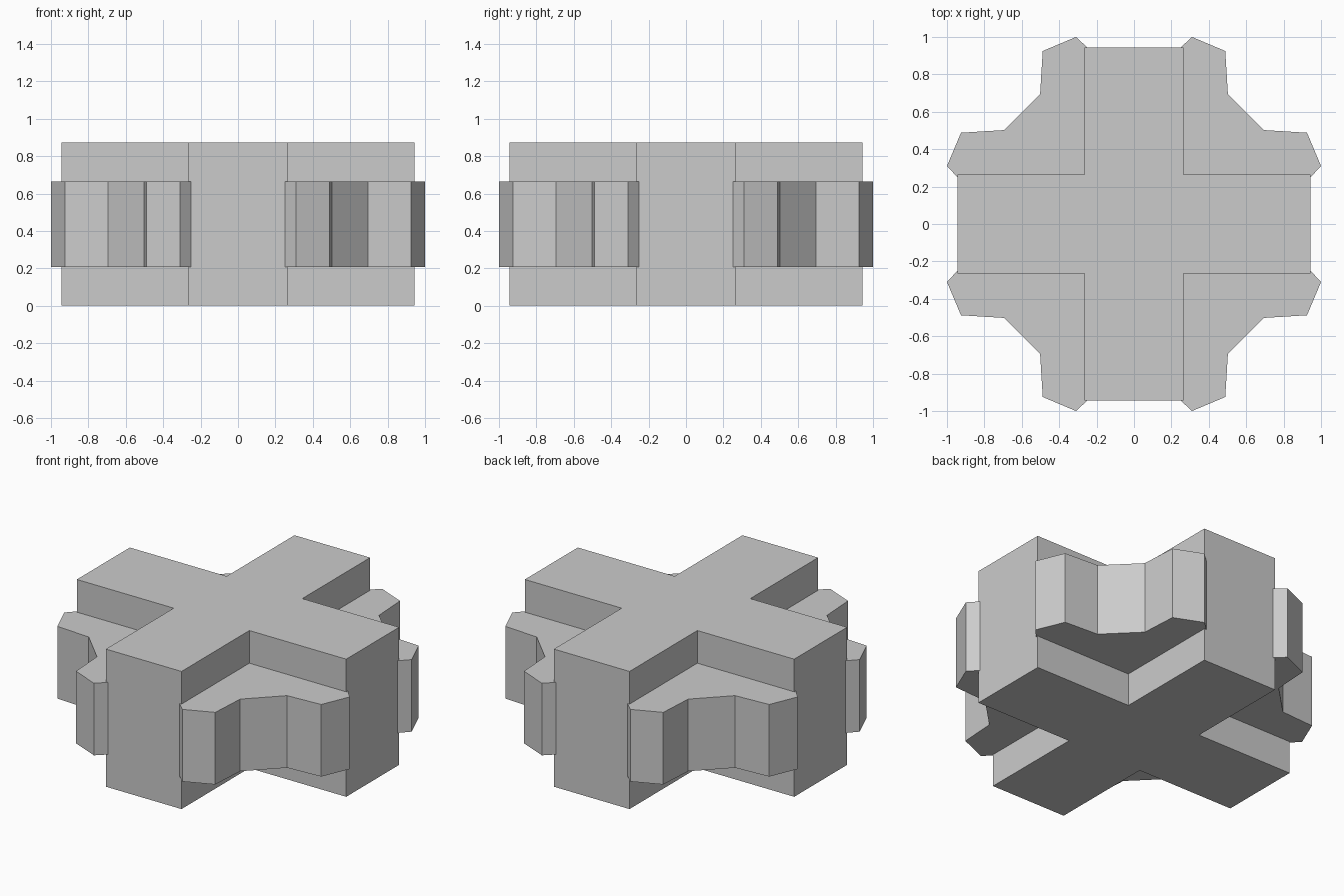
import bpy, bmesh
from math import pi
from mathutils import Matrix

cube = bpy.data.objects.get("Cube")
if cube:
    bpy.data.objects.remove(cube, do_unlink=True)

grey = bpy.data.materials.new("plain grey")
grey.use_nodes = True
grey.diffuse_color = (0.6, 0.6, 0.6, 1)
grey.node_tree.nodes["Principled BSDF"].inputs["Base Color"].default_value = (0.6, 0.6, 0.6, 1)


def prism(name, outline, bottom, top, angle=0.0):
    """Extrude a flat outline upwards and turn it about the z axis."""
    bm = bmesh.new()
    base = bm.faces.new([bm.verts.new((x, y, bottom)) for x, y in outline])
    result = bmesh.ops.extrude_face_region(bm, geom=[base], use_keep_orig=True)
    raised = [v for v in result["geom"] if isinstance(v, bmesh.types.BMVert)]
    bmesh.ops.translate(bm, verts=raised, vec=(0, 0, top - bottom))
    bmesh.ops.rotate(bm, verts=bm.verts, cent=(0, 0, 0), matrix=Matrix.Rotation(angle, 3, "Z"))
    bmesh.ops.recalc_face_normals(bm, faces=bm.faces)
    mesh = bpy.data.meshes.new(name)
    bm.to_mesh(mesh)
    bm.free()
    mesh.materials.append(grey)
    obj = bpy.data.objects.new(name, mesh)
    bpy.context.collection.objects.link(obj)
    return obj


# Tall cross-shaped body: one arm corner trio turned four ways
WIDTH, REACH = 0.265, 0.944
cross = []
x, y = 1, 0
for _ in range(4):
    for along, side in ((REACH, -WIDTH), (REACH, WIDTH), (WIDTH, WIDTH)):
        cross.append((x * along - y * side, y * along + x * side))
    x, y = -y, x
prism("cross_body", cross, 0, 0.872)

# Lower corner brackets: half outline mirrored across the diagonal
half = [(0.93, 0.235), (1.0, 0.31), (0.925, 0.488), (0.695, 0.502)]
bracket = [(0.235, 0.235)] + half + [(b, a) for a, b in reversed(half)]
names = ("back_left", "back_right", "front_right", "front_left")
for i, name in enumerate(names):
    prism(name + "_bracket", bracket, 0.208, 0.665, i * pi / 2)
